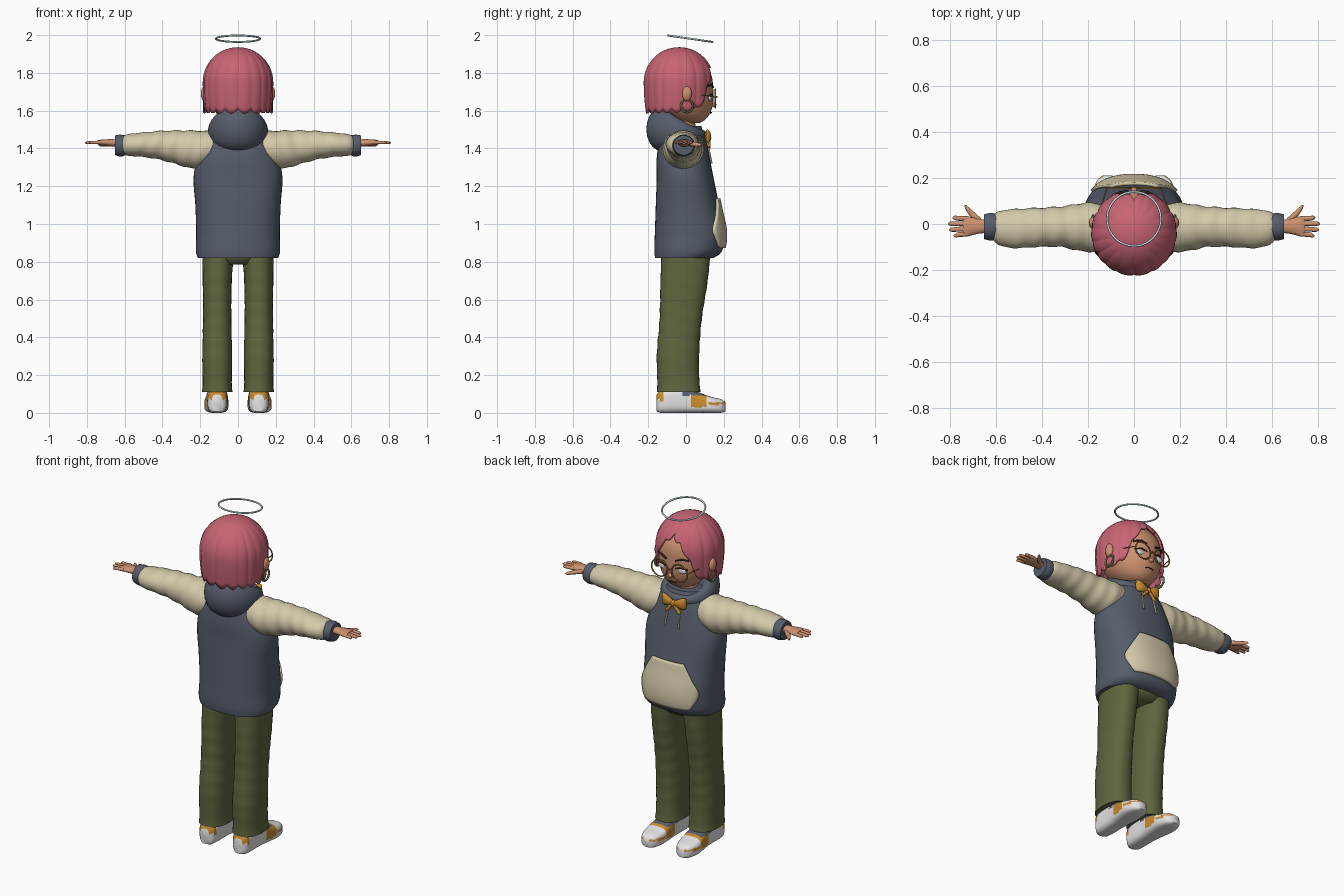
import bpy, bmesh, math
from math import sin, cos, pi

if "Cube" in bpy.data.objects:
    bpy.data.objects.remove(bpy.data.objects["Cube"])


def colour(name, r, g, b):
    lin = [((c / 255 + 0.055) / 1.055) ** 2.4 for c in (r, g, b)] + [1]
    m = bpy.data.materials.new(name)
    m.use_nodes = True
    m.diffuse_color = lin
    m.node_tree.nodes["Principled BSDF"].inputs["Base Color"].default_value = lin
    return m


PINK = colour("pink hair", 200, 100, 116)
SLATE = colour("slate cloth", 86, 93, 107)
CREAM = colour("cream cloth", 212, 202, 170)
OLIVE = colour("olive cloth", 95, 101, 62)
SKIN = colour("tan skin", 205, 146, 112)
WHITE = colour("white leather", 226, 226, 226)
GOLD = colour("gold", 202, 140, 45)
BRONZE = colour("bronze frame", 168, 124, 66)
DARK = colour("dark brown", 62, 40, 38)
PALE = colour("pale halo", 200, 222, 226)


def track(rows, t):
    """Smooth interpolation of rows keyed by their first number."""
    t = min(max(t, rows[0][0]), rows[-1][0])
    i = max(k for k in range(len(rows) - 1) if rows[k][0] <= t)
    a, b = rows[i], rows[i + 1]
    p, q = rows[max(i - 1, 0)], rows[min(i + 2, len(rows) - 1)]
    h = b[0] - a[0]
    s = (t - a[0]) / h
    out = []
    for k in range(1, len(a)):
        m0 = (b[k] - p[k]) / (b[0] - p[0]) * h
        m1 = (q[k] - a[k]) / (q[0] - a[0]) * h
        d = b[k] - a[k]
        out.append(a[k] + s * (m0 + s * (3 * d - 2 * m0 - m1 + s * (m0 + m1 - 2 * d))))
    return out


def finish(name, bm, mats, rule=None, thick=0, angle=50):
    bmesh.ops.remove_doubles(bm, verts=bm.verts, dist=0.0004)
    bmesh.ops.recalc_face_normals(bm, faces=bm.faces)
    for f in bm.faces:
        if rule:
            f.material_index = rule(f.calc_center_median())
    me = bpy.data.meshes.new(name)
    bm.to_mesh(me)
    bm.free()
    for m in mats:
        me.materials.append(m)
    ob = bpy.data.objects.new(name, me)
    bpy.context.collection.objects.link(ob)
    if thick:
        mod = ob.modifiers.new("thickness", "SOLIDIFY")
        mod.thickness, mod.offset = thick, 0
    bpy.ops.object.select_all(action="DESELECT")
    ob.select_set(True)
    bpy.context.view_layer.objects.active = ob
    bpy.ops.object.shade_smooth_by_angle(angle=math.radians(angle))
    return ob


def surface(name, f, nu, nv, mats, wrap_u=False, wrap_v=False, caps=False, **kw):
    """Grid of points f(u, v), optionally closed in either direction."""
    bm = bmesh.new()
    cu, cv = nu + (not wrap_u), nv + (not wrap_v)
    g = [[bm.verts.new(f(i / nu, j / nv)) for i in range(cu)] for j in range(cv)]
    for j in range(nv):
        for i in range(nu):
            k, l = (i + 1) % cu, (j + 1) % cv
            bm.faces.new((g[j][i], g[j][k], g[l][k], g[l][i]))
    if caps:
        bm.faces.new(g[0])
        bm.faces.new(g[-1])
    return finish(name, bm, mats, **kw)


def power(c, e):
    return math.copysign(abs(c) ** e, c)


def loft(name, rows, axis, mats, side=1, e=1.0, nu=32, nv=24, fold=0, **kw):
    """Rows: position on axis, two centre coordinates, two radii."""
    def f(u, v):
        t = rows[0][0] + (rows[-1][0] - rows[0][0]) * v
        ca, cb, ra, rb = track(rows, t)
        w = 1 + fold * sin(t * 75 + 2 * sin(u * 2 * pi)) * sin(pi * v)
        a = ca + ra * w * power(cos(u * 2 * pi), e)
        b = cb + rb * w * power(sin(u * 2 * pi), e)
        x, y, z = {"x": (t, a, b), "y": (a, t, b), "z": (a, b, t)}[axis]
        return x * side, y, z
    return surface(name, f, nu, nv, mats, wrap_u=True, caps=True, **kw)


def ball(name, loc, size, mat):
    bm = bmesh.new()
    bmesh.ops.create_uvsphere(bm, u_segments=20, v_segments=12, radius=1)
    for v in bm.verts:
        v.co = [c + s * k for c, s, k in zip(loc, size, v.co)]
    return finish(name, bm, [mat])


def tube(name, pts, r, mat, closed=False):
    cu = bpy.data.curves.new(name, "CURVE")
    cu.dimensions, cu.bevel_depth, cu.bevel_resolution = "3D", r, 2
    cu.use_fill_caps = True
    sp = cu.splines.new("POLY")
    sp.points.add(len(pts) - 1)
    for p, co in zip(sp.points, pts):
        p.co = (*co, 1)
    sp.use_cyclic_u, sp.use_smooth = closed, True
    cu.materials.append(mat)
    ob = bpy.data.objects.new(name, cu)
    bpy.context.collection.objects.link(ob)


def circle(f, n=40):
    return [f(cos(2 * pi * i / n), sin(2 * pi * i / n)) for i in range(n)]


# Hooded sweater body
TORSO = [(.82, 0, -.008, .212, .155), (.85, 0, .01, .223, .178), (.95, 0, .02, .221, .185),
         (1.1, 0, .008, .226, .168), (1.25, 0, -.005, .235, .15), (1.35, 0, -.015, .212, .14),
         (1.45, 0, -.018, .165, .122), (1.52, 0, -.02, .11, .1)]
loft("sweater_body", TORSO, "z", [SLATE], e=.85, nu=48, nv=36)


def chest(x, z, lift):
    _, cy, rx, ry = track(TORSO, z)
    return x, cy + lift + ry * (1 - abs(x / rx) ** (2 / .85)) ** (.85 / 2), z


# Front pouch pocket
POUCH = [(.875, .14), (.9, .16), (.97, .185), (1.05, .15), (1.135, .1)]


def pouch(u, v):
    z = .875 + .26 * v
    return chest((2 * u - 1) * track(POUCH, z)[0], z, .006)


surface("front_pocket", pouch, 24, 16, [CREAM], thick=.014)


# Lowered hood around the neck
def hood(u, v):
    a, b = 2 * pi * u, 2 * pi * v
    w = (1 + cos(a)) / 2
    r = .03 + .05 * w
    rad = 1 + r / .12 * cos(b)
    return (.12 * sin(a) * (1 + (.028 + .022 * w) / .12 * cos(b)),
            -.025 - .105 * cos(a) - r * cos(a) * cos(b),
            1.47 + .032 * w + (.03 + .085 * w ** 1.3) * sin(b))


surface("hood", hood, 48, 20, [SLATE], wrap_u=True, wrap_v=True)

# Neck and head
loft("neck", [(1.42, 0, -.01, .065, .065), (1.6, 0, -.01, .055, .055)], "z", [SKIN])
loft("head", [(1.535, 0, .03, .045, .045), (1.56, 0, .015, .09, .095), (1.62, 0, -.01, .137, .15),
              (1.7, 0, -.02, .158, .165), (1.8, 0, -.025, .15, .155), (1.88, 0, -.03, .1, .1)],
     "z", [SKIN])
ball("nose", (0, .147, 1.632), (.014, .014, .012), SKIN)
tube("mouth", [(-.026, .129, 1.588), (0, .134, 1.59), (.026, .129, 1.586)], .003, DARK)

# Bobbed hair with a parted fringe and strand grooves
HEM = [(0, 1.845), (.3, 1.805), (.6, 1.725), (.8, 1.64), (1, 1.605), (1.6, 1.59), (3.2, 1.585)]


def hair(u, v):
    a = (2 * u - 1) * pi
    strand = abs(sin(9 * a + .6 * sin(3 * a)))
    hem = track(HEM, abs(a))[0] + .022 * (1 - strand)
    z = 1.93 - (1.93 - hem) * v ** 1.7
    k = (z - 1.75) / .18
    r = .181 * math.sqrt(max(0, 1 - k * k)) if k > 0 else .181 - .015 * k * k
    r *= .97 + .03 * strand ** .5 if v > .25 else 1
    return r * sin(a), -.037 + 1.01 * r * cos(a), z


surface("hair", hair, 144, 22, [PINK], wrap_u=True, thick=.012, angle=60)

# Halo
tube("halo", circle(lambda c, s: (.117 * c, .022 + .118 * s, 1.981 - .017 * s)), .005, PALE, True)

# Bow tie
ball("bow_knot", (0, .118, 1.455), (.016, .016, .018), GOLD)

# Trouser seat
loft("trouser_seat", [(.785, 0, 0, .14, .1), (.82, 0, 0, .18, .13), (.9, 0, 0, .19, .135)],
     "z", [OLIVE], nv=8)


def shoe_paint(p):
    if p.z > .092 and -.02 < p.y < .09:
        return 2
    side_patch = .03 < p.y < .11 and p.z > .03
    toe_trim = p.y > .12 and .044 < p.z < .056
    heel_tab = p.y < -.12 and p.z > .07
    return int(side_patch or toe_trim or heel_tab)


for s, side in ((1, "left_"), (-1, "right_")):
    # Sleeve, cuff and hand
    loft(side + "sleeve", [(.1, -.018, 1.405, .095, .09), (.2, -.014, 1.395, .108, .098),
                           (.25, -.014, 1.395, .1, .1), (.32, -.012, 1.405, .088, .09),
                           (.42, -.015, 1.417, .085, .075), (.52, -.02, 1.42, .085, .063),
                           (.59, -.018, 1.418, .073, .056), (.612, -.015, 1.417, .056, .046)],
         "x", [CREAM], s, nv=48, fold=.03)
    loft(side + "cuff", [(.6, -.012, 1.415, .057, .055), (.625, -.012, 1.415, .06, .058),
                         (.652, -.012, 1.417, .054, .052)], "x", [SLATE], s, nv=8)
    loft(side + "palm", [(.64, -.01, 1.428, .028, .02), (.68, -.01, 1.43, .033, .019),
                         (.73, -.01, 1.432, .044, .014), (.745, -.01, 1.432, .038, .01)],
         "x", [SKIN], s, nu=20, nv=10)
    for i, tip in enumerate((.785, .805, .81, .79)):
        y = -.043 + .022 * i
        loft(f"{side}finger_{i + 1}", [(.72, y, 1.432, .0105, .01), (.77, y * 1.1, 1.431, .0105, .009),
                                       (tip - .006, y * 1.2, 1.43, .008, .007),
                                       (tip, y * 1.2, 1.43, .003, .003)], "x", [SKIN], s, nu=10, nv=10)
    loft(side + "thumb", [(.665, .01, 1.425, .014, .013), (.705, .042, 1.422, .018, .011),
                          (.73, .07, 1.42, .012, .009), (.738, .08, 1.42, .003, .003)],
         "x", [SKIN], s, nu=12, nv=10)

    # Trouser leg and shoe
    loft(side + "trouser_leg", [(.11, .11, -.038, .081, .116), (.15, .11, -.04, .077, .112),
                                (.3, .11, -.043, .079, .112), (.5, .11, -.028, .075, .112),
                                (.7, .11, -.01, .077, .125), (.85, .105, 0, .084, .13)],
         "z", [OLIVE], s, e=.85, nv=40, fold=.012)
    loft(side + "shoe", [(-.155, .11, .052, .028, .045), (-.135, .11, .06, .048, .06),
                         (0, .11, .068, .055, .068), (.06, .112, .056, .06, .056),
                         (.13, .115, .043, .063, .043), (.19, .115, .036, .046, .035),
                         (.21, .115, .031, .022, .024)],
         "y", [WHITE, GOLD, SLATE], s, e=.6, nu=40, nv=40, rule=shoe_paint)

    # Ear and hoop earring
    ball(side + "ear", (s * .177, .005, 1.69), (.02, .026, .04), SKIN)
    tube(side + "earring", circle(lambda c, t: (s * .178, .005 + .032 * c, 1.625 + .034 * t), 24),
         .006, OLIVE, True)

    # Eye, lash, brow and round spectacles
    ball(side + "eye", (s * .062, .126, 1.668), (.032, .012, .018), WHITE)
    tube(side + "lash", [(s * .028, .142, 1.678), (s * .062, .139, 1.688), (s * .097, .12, 1.678)],
         .004, DARK)
    tube(side + "brow", [(s * .03, .144, 1.724), (s * .065, .136, 1.738), (s * .1, .112, 1.73)],
         .005, DARK)
    tube(side + "rim", circle(lambda c, t: (s * .066 + .052 * c, .156, 1.665 + .05 * t), 32),
         .004, BRONZE, True)
    tube(side + "temple", [(s * .118, .156, 1.672), (s * .165, .01, 1.695)], .003, BRONZE)
    tube(side + "bridge", [(0, .163, 1.674), (s * .016, .156, 1.67)], .004, BRONZE)

    # Bow wing, tail and drawstring
    loft(side + "bow_wing", [(.004, .117, 1.456, .01, .012), (.045, .117, 1.463, .016, .03),
                             (.072, .113, 1.466, .012, .034), (.078, .112, 1.466, .005, .026)],
         "x", [GOLD], s, nu=16, nv=10)
    tube(side + "bow_tail", [(s * .008, .122, 1.445), (s * .045, .122, 1.405)], .009, GOLD)
    tube(side + "drawstring", [chest(s * (.035 + .01 * k / 6), 1.44 - .02 * k, .006) for k in range(7)],
         .005, CREAM)
